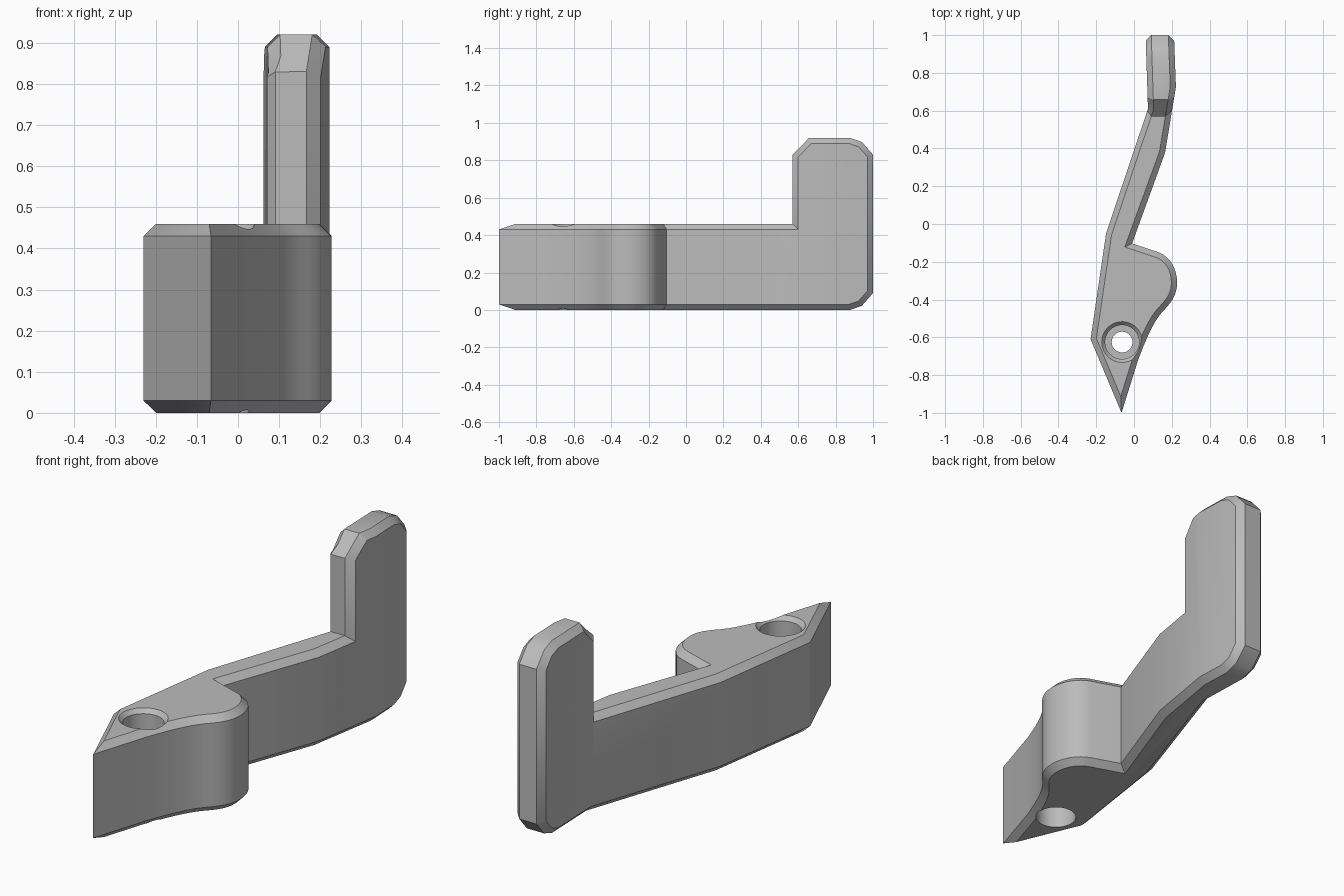
import bpy, bmesh, math
from mathutils import Vector
from mathutils.geometry import interpolate_bezier

cube = bpy.data.objects.get("Cube")
if cube:
    bpy.data.objects.remove(cube, do_unlink=True)

grey = bpy.data.materials.new("plain_grey")
grey.use_nodes = True
grey.diffuse_color = (0.5, 0.5, 0.5, 1)
grey.node_tree.nodes["Principled BSDF"].inputs["Base Color"].default_value = (0.5, 0.5, 0.5, 1)


def make_object(name, bm):
    bmesh.ops.recalc_face_normals(bm, faces=bm.faces)
    mesh = bpy.data.meshes.new(name)
    bm.to_mesh(mesh)
    bm.free()
    obj = bpy.data.objects.new(name, mesh)
    bpy.context.collection.objects.link(obj)
    mesh.materials.append(grey)
    return obj


def prism(name, points, direction):
    bm = bmesh.new()
    face = bm.faces.new([bm.verts.new(p) for p in points])
    new = bmesh.ops.extrude_face_region(bm, geom=[face])["geom"]
    bmesh.ops.translate(bm, vec=direction, verts=[g for g in new if isinstance(g, bmesh.types.BMVert)])
    return make_object(name, bm)


def combine(obj, cutter, operation):
    mod = obj.modifiers.new("cut", "BOOLEAN")
    mod.object, mod.operation, mod.solver = cutter, operation, "EXACT"
    bpy.context.view_layer.objects.active = obj
    bpy.ops.object.modifier_apply(modifier=mod.name)
    bpy.data.objects.remove(cutter, do_unlink=True)


def curve(a, b, c, d, steps):
    return [tuple(p)[:2] for p in interpolate_bezier(*[Vector((*q, 0)) for q in (a, b, c, d)], steps)]


# Plan outline: pointed nose, rounded lobe, bent arm and post
plan = [(-0.066, -1.0)]
plan += curve((0.02, -0.725), (0.055, -0.63), (0.10, -0.52), (0.15, -0.465), 9)
plan += curve((0.15, -0.465), (0.205, -0.41), (0.228, -0.37), (0.228, -0.31), 8)[1:]
plan += curve((0.228, -0.31), (0.228, -0.235), (0.19, -0.172), (0.13, -0.15), 9)[1:]
plan += [(-0.01, -0.103), (0.164, 0.376), (0.222, 0.725), (0.208, 1.1),
         (0.058, 1.1), (0.074, 0.61), (-0.148, -0.05), (-0.23, -0.61)]
lever = prism("lever_body", [(x, y, -0.2) for x, y in plan], (0, 0, 1.4))

# Side profile: low arm with an upright post, corners cut off
side = [(-1.1, 0), (0.877, 0), (0.94, 0.022), (1, 0.09), (1, 0.83), (0.94, 0.898),
        (0.877, 0.92), (0.658, 0.92), (0.57, 0.83), (0.57, 0.46), (-1.1, 0.46)]
combine(lever, prism("side_cutter", [(-0.5, y, z) for y, z in side], (1, 0, 0)), "INTERSECT")

# Chamfer where the upright walls meet the profile faces
bm = bmesh.new()
bm.from_mesh(lever.data)
bmesh.ops.remove_doubles(bm, verts=bm.verts, dist=0.0005)
bm.normal_update()
rims = [e for e in bm.edges if len(e.link_faces) == 2
        and sum(abs(f.normal.x) > 0.01 for f in e.link_faces) == 1]
bmesh.ops.bevel(bm, geom=rims, offset=0.03, offset_type="OFFSET", segments=1,
                profile=0.5, affect="EDGES", clamp_overlap=False)
bm.to_mesh(lever.data)
bm.free()

# Pivot hole with a countersunk rim and an inner ledge
bore = [(0, 0.48), (0.126, 0.48), (0.09, 0.44), (0.09, 0.31), (0.055, 0.31),
        (0.055, 0.15), (0.09, 0.15), (0.09, -0.05), (0, -0.05)]
cx, cy = -0.063, -0.625
bm = bmesh.new()
verts = [bm.verts.new((cx + r, cy, z)) for r, z in bore]
edges = [bm.edges.new(pair) for pair in zip(verts, verts[1:])]
bmesh.ops.spin(bm, geom=verts + edges, cent=(cx, cy, 0), axis=(0, 0, 1),
               angle=math.tau, steps=40, use_merge=False)
bmesh.ops.remove_doubles(bm, verts=bm.verts, dist=0.0005)
combine(lever, make_object("hole_cutter", bm), "DIFFERENCE")

# Smooth curved walls, keep chamfers crisp
bpy.ops.object.select_all(action="DESELECT")
lever.select_set(True)
bpy.context.view_layer.objects.active = lever
bpy.ops.object.shade_smooth_by_angle(angle=math.radians(30))
